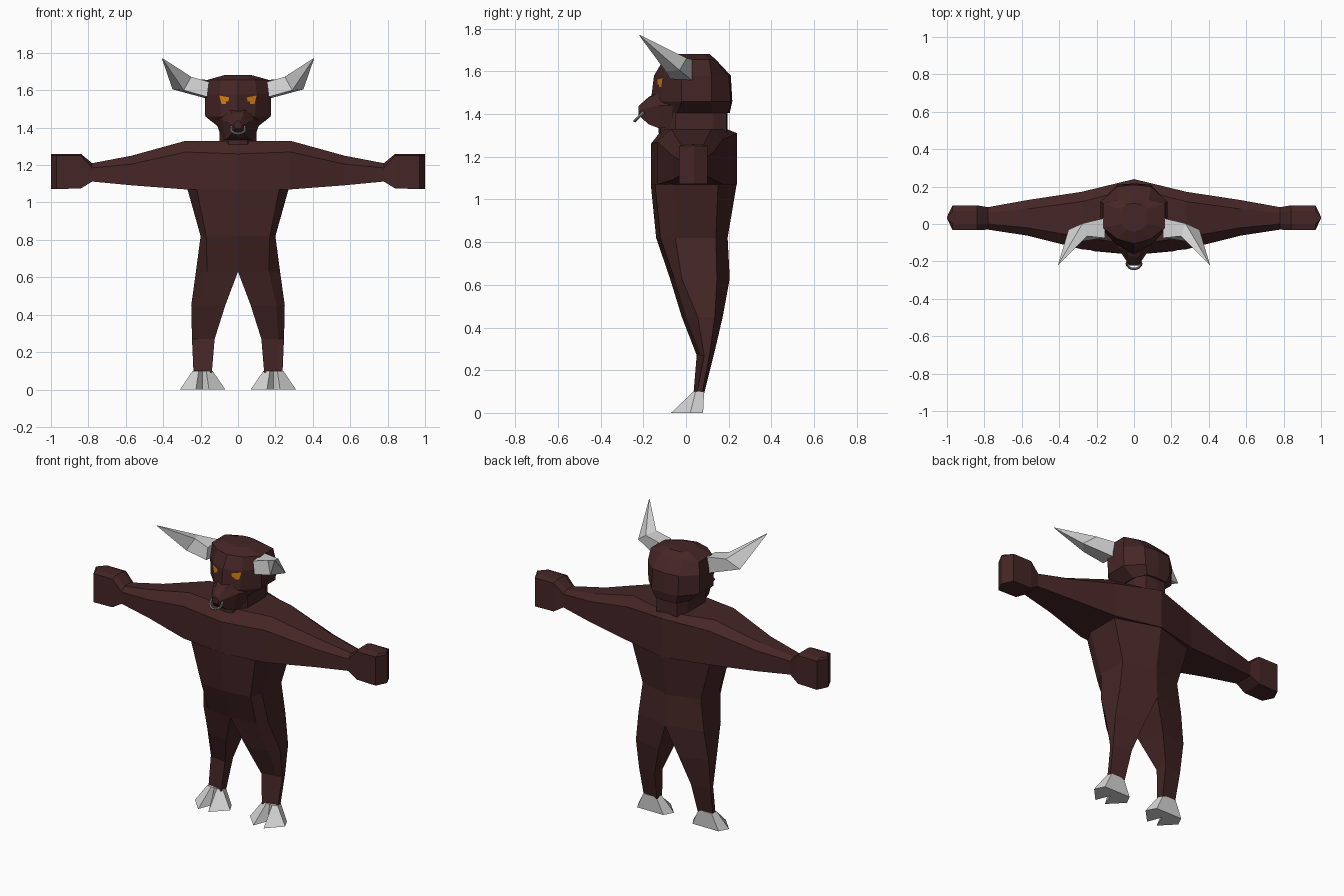
import bpy, bmesh, math
from mathutils import Vector
from mathutils.bvhtree import BVHTree


def material(name, rgb):
    m = bpy.data.materials.new(name)
    m.diffuse_color = (*rgb, 1)
    return m


HIDE = material("dark_brown_hide", (0.06, 0.019, 0.019))
HORN = material("pale_horn", (0.66, 0.66, 0.66))
EYE = material("orange_eye", (0.68, 0.22, 0.006))
STEEL = material("grey_metal", (0.25, 0.25, 0.26))


def add_object(name, bm, mat, mirror=True):
    bmesh.ops.recalc_face_normals(bm, faces=bm.faces)
    me = bpy.data.meshes.new(name)
    bm.to_mesh(me)
    bm.free()
    me.materials.append(mat)
    ob = bpy.data.objects.new(name, me)
    bpy.context.collection.objects.link(ob)
    if mirror:
        ob.modifiers.new("mirror", 'MIRROR')
    return ob


def loft(name, rings, mat, mirror=True):
    """Skin closed rings and cap the ends, leaving the mirror plane open."""
    bm = bmesh.new()
    loops = [[bm.verts.new(p) for p in ring] for ring in rings]
    n = len(rings[0])

    def face(vs):
        if any(abs(v.co.x) > 1e-4 for v in vs):
            bm.faces.new(vs)

    for a, b in zip(loops, loops[1:]):
        for i in range(n):
            j = (i + 1) % n
            face((a[i], a[j], b[j], b[i]))
    face(loops[0])
    face(loops[-1])
    return add_object(name, bm, mat, mirror)


# Torso and legs: z, inner x, front-corner x, outer x, front y, side y pair, back y
body = [
    (0.09, 0.140, 0.215, 0.238, 0.035, 0.050, 0.075, 0.085),
    (0.27, 0.125, 0.215, 0.246, 0.050, 0.085, 0.110, 0.130),
    (0.45, 0.068, 0.205, 0.250, -0.020, 0.055, 0.135, 0.172),
    (0.63, 0.000, 0.165, 0.225, -0.075, -0.020, 0.145, 0.205),
    (0.82, 0.000, 0.170, 0.200, -0.140, -0.050, 0.140, 0.195),
    (1.07, 0.000, 0.220, 0.270, -0.165, -0.060, 0.150, 0.237),
]
loft("torso_and_legs", [
    [(xi, yf, z), (xf, yf + 0.02, z), (xo, y1, z), (xo, y2, z), (xi, yb, z)]
    for z, xi, xf, xo, yf, y1, y2, yb in body], HIDE)

# Chest, arms and fists: x, front y, ridge y pair, back y, bottom z, front z, ridge z, back z
arms = [
    (0.00, -0.165, -0.11, 0.19, 0.240, 1.07, 1.26, 1.33, 1.31),
    (0.28, -0.135, -0.07, 0.12, 0.172, 1.07, 1.27, 1.33, 1.28),
    (0.57, -0.062, -0.02, 0.08, 0.128, 1.092, 1.205, 1.25, 1.22),
    (0.78, -0.030, 0.00, 0.06, 0.090, 1.112, 1.185, 1.21, 1.195),
    (0.84, -0.033, 0.00, 0.07, 0.100, 1.075, 1.25, 1.26, 1.25),
    (0.97, -0.033, 0.00, 0.07, 0.100, 1.072, 1.25, 1.26, 1.25),
    (1.00, 0.030, 0.032, 0.036, 0.038, 1.072, 1.25, 1.26, 1.25),
]
loft("chest_and_arms", [
    [(x, yf, zb), (x, yf, zf), (x, r1, zr), (x, r2, zr), (x, yb, zk), (x, yb, zb)]
    for x, yf, r1, r2, yb, zb, zf, zr, zk in arms], HIDE)

# Neck
loft("neck", [[(0, -0.13, z), (0.05, -0.12, z), (0.10, -0.05, z), (0.10, 0.13, z),
               (0.07, 0.19, z), (0, 0.195, z)] for z in (1.31, 1.42)], HIDE)

# Skull: height with a half outline running from the face to the back
skull = [
    (1.405, [(0, -.13), (.06, -.10), (.105, -.04), (.105, .12), (.07, .20), (0, .205)]),
    (1.46, [(0, -.165), (.09, -.11), (.175, -.02), (.175, .12), (.09, .21), (0, .217)]),
    (1.58, [(0, -.15), (.10, -.105), (.178, -.02), (.178, .12), (.09, .20), (0, .21)]),
    (1.655, [(0, -.105), (.09, -.08), (.165, -.02), (.165, .11), (.08, .13), (0, .14)]),
    (1.682, [(0, -.04), (.04, -.03), (.07, 0), (.07, .08), (.04, .105), (0, .11)]),
]
head = loft("head", [[(x, y, z) for x, y in pts] for z, pts in skull], HIDE)

# Muzzle: y, bottom half width, side half width, bottom z, side z, top z
muzzle = [
    (-0.06, 0.085, 0.120, 1.335, 1.44, 1.50),
    (-0.13, 0.065, 0.085, 1.335, 1.44, 1.505),
    (-0.175, 0.045, 0.055, 1.352, 1.43, 1.48),
    (-0.222, 0.015, 0.025, 1.395, 1.415, 1.438),
]
loft("muzzle", [
    [(0, y, zb), (xb, y, zb), (xs, y, zs), (xb * .7, y, zt - .005), (0, y, zt)]
    for y, xb, xs, zb, zs, zt in muzzle], HIDE)

# Eyes: thin plates laid on the face
tree = BVHTree.FromPolygons([v.co for v in head.data.vertices],
                            [tuple(p.vertices) for p in head.data.polygons])
bm = bmesh.new()
corners = []
for x, z in ((0.048, 1.562), (0.100, 1.572), (0.088, 1.527), (0.052, 1.528)):
    hit = tree.ray_cast(Vector((x, -1, z)), Vector((0, 1, 0)))[0]
    corners.append(bm.verts.new(hit + Vector((0, -0.005, 0))))
bm.faces.new(corners)
eyes = add_object("eyes", bm, EYE)

# Horns: square base, bent middle, pointed tip
loft("horns", [
    [(.155, -.075, 1.645), (.155, .032, 1.655), (.165, .032, 1.555), (.165, -.075, 1.565)],
    [(.250, -.065, 1.672), (.275, .003, 1.662), (.350, -.030, 1.605), (.290, -.095, 1.600)],
    [(.402, -.217, 1.77), (.404, -.215, 1.77), (.406, -.217, 1.768), (.404, -.219, 1.768)],
], HORN)

# Cloven hooves
top = [(.21, .035), (.242, .045), (.235, .085), (.145, .085), (.136, .045), (.17, .035), (.19, .04)]
sole = [(.225, -.07), (.31, .02), (.28, .08), (.10, .08), (.068, .02), (.155, -.07), (.19, .02)]
loft("hooves", [[(x, y, 0) for x, y in sole], [(x, y, .1) for x, y in top]], HORN)

# Nose ring
bpy.ops.mesh.primitive_torus_add(location=(0, -0.213, 1.395), rotation=(math.radians(45), 0, 0),
                                 major_radius=0.038, minor_radius=0.007,
                                 major_segments=16, minor_segments=6)
ring = bpy.context.object
ring.name = "nose_ring"
ring.data.materials.append(STEEL)
